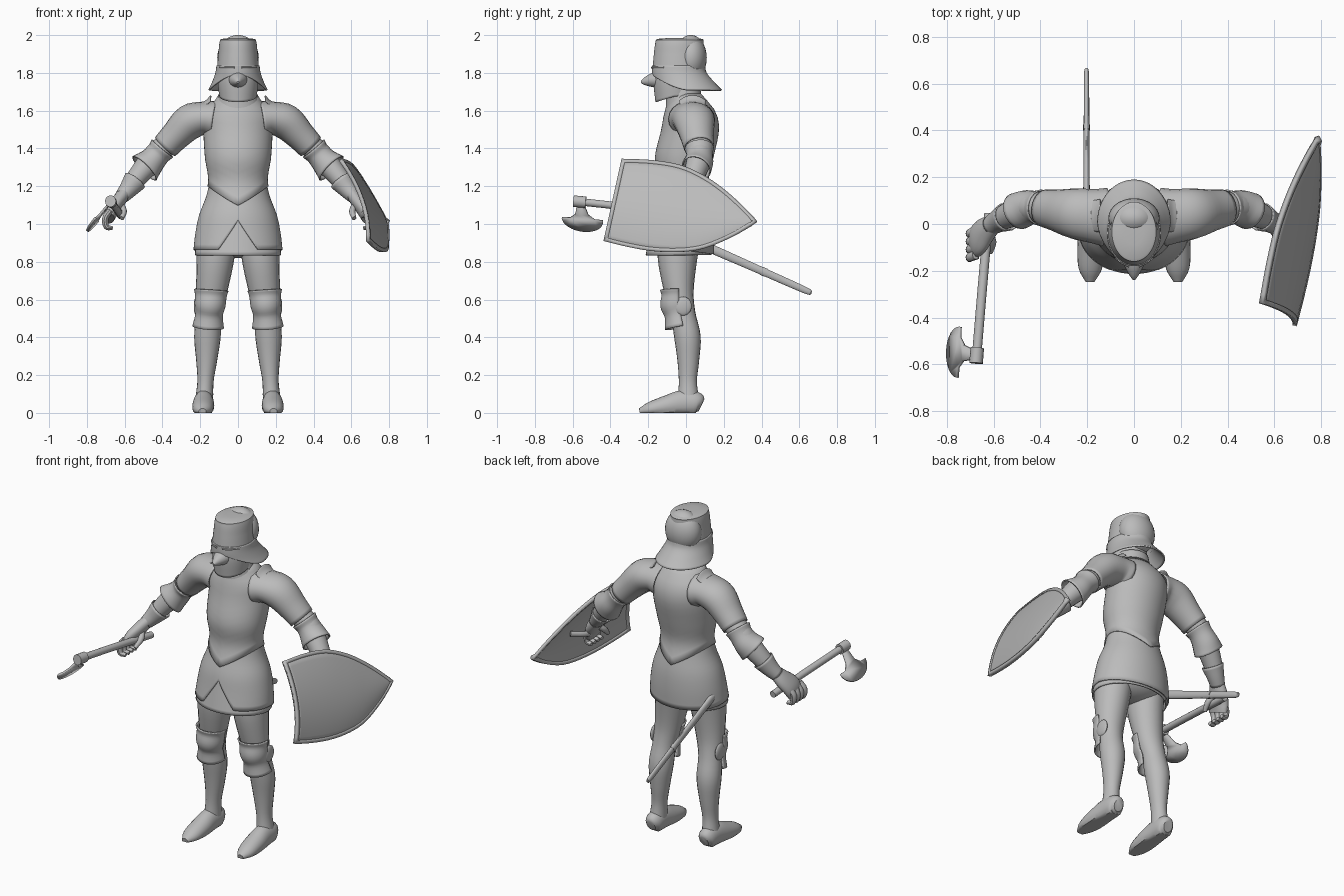
import bpy, bmesh, math
from mathutils import Vector

cube = bpy.data.objects.get("Cube")
if cube:
    bpy.data.objects.remove(cube)

steel = bpy.data.materials.new("steel_grey")
steel.use_nodes = True
GREY = (0.5, 0.5, 0.5, 1)
steel.diffuse_color = GREY
steel.node_tree.nodes["Principled BSDF"].inputs["Base Color"].default_value = GREY
parts = []


def finish(name, bm, mirror=False, thick=0):
    bmesh.ops.recalc_face_normals(bm, faces=bm.faces)
    me = bpy.data.meshes.new(name)
    bm.to_mesh(me)
    bm.free()
    me.materials.append(steel)
    ob = bpy.data.objects.new(name, me)
    bpy.context.collection.objects.link(ob)
    if thick:
        m = ob.modifiers.new("thickness", "SOLIDIFY")
        m.thickness = thick
    if mirror:
        ob.modifiers.new("mirror", "MIRROR")
    parts.append(ob)
    return ob


def curve_at(keys, values, k):
    """Smooth interpolation of value vectors over increasing keys."""
    k = min(max(k, keys[0]), keys[-1])
    i = max(j for j in range(len(keys) - 1) if keys[j] <= k)

    def slope(j):
        a, b = max(j - 1, 0), min(j + 1, len(keys) - 1)
        return (values[b] - values[a]) / (keys[b] - keys[a])
    h = keys[i + 1] - keys[i]
    t = (k - keys[i]) / h
    return (values[i] * (2*t**3 - 3*t*t + 1) + values[i + 1] * (3*t*t - 2*t**3)
            + slope(i) * h * (t**3 - 2*t*t + t) + slope(i + 1) * h * (t**3 - t*t))


def skin(bm, rings, closed=True):
    rows = [[bm.verts.new(p) for p in r] for r in rings]
    n = len(rows[0])
    for a, b in zip(rows, rows[1:]):
        for i in range(n if closed else n - 1):
            j = (i + 1) % n
            bm.faces.new((a[i], a[j], b[j], b[i]))
    return rows


def shell(name, profile, bottom=None, cap=False, thick=0.008, n=48, steps=14):
    """Upright shell from (z, half width, y centre, half depth); bottom(c, s) trims the hem."""
    profile = sorted(profile)
    keys = [p[0] for p in profile]
    vals = [Vector(p[1:]) for p in profile]
    rings = []
    for r in range(steps + 1):
        ring = []
        for i in range(n):
            a = 2 * math.pi * i / n
            c, s = math.cos(a), math.sin(a)
            low = bottom(c, s) if bottom else keys[0]
            z = keys[-1] + (low - keys[-1]) * r / steps
            w, yc, d = curve_at(keys, vals, z)
            ring.append((w * c, yc + d * s, z))
        rings.append(ring)
    bm = bmesh.new()
    rows = skin(bm, rings)
    if cap:
        bm.faces.new(rows[0])
    return finish(name, bm, thick=thick)


def tube(name, path, ref=(0, 1, 0), mirror=False, cap=True, n=20, sub=4, arc=None, thick=0):
    """Tube through (x, y, z, side radius, radius toward ref); arc keeps part of each ring."""
    vals = [Vector(p) for p in path]
    keys = list(range(len(vals)))
    total = (len(vals) - 1) * sub
    pts = [curve_at(keys, vals, i / sub) for i in range(total + 1)]
    rings = []
    for i, p in enumerate(pts):
        tan = (pts[min(i + 1, total)] - pts[max(i - 1, 0)]).to_3d().normalized()
        u = tan.cross(Vector(ref)).normalized()
        v = u.cross(tan)
        a0, a1 = arc if arc else (0, 2 * math.pi * (n - 1) / n)
        ang = [a0 + (a1 - a0) * k / (n - 1) for k in range(n)]
        rings.append([p.to_3d() + u * p[3] * math.cos(a) + v * p[4] * math.sin(a) for a in ang])
    bm = bmesh.new()
    rows = skin(bm, rings, closed=not arc)
    if cap and not arc:
        bm.faces.new(rows[0])
        bm.faces.new(rows[-1])
    return finish(name, bm, mirror, thick)


def ball(name, centre, size, mirror=False):
    bm = bmesh.new()
    bmesh.ops.create_uvsphere(bm, u_segments=28, v_segments=16, radius=1)
    for v in bm.verts:
        v.co = Vector(centre) + Vector([a * b for a, b in zip(v.co, size)])
    return finish(name, bm, mirror)


# Body armour: cuirass with pointed hem, fauld with front notch, mail skirt
shell("cuirass", [(1.69, .1, -.005, .085), (1.65, .125, .01, .105), (1.59, .178, .022, .137),
                  (1.5, .183, .022, .153), (1.35, .175, -.01, .155), (1.22, .158, -.015, .133),
                  (1.1, .196, -.017, .166)], lambda c, s: 1.2 - .1 * (1 - abs(c)))
shell("fauld", [(1.24, .148, -.015, .122), (1.15, .167, -.015, .14), (1.05, .205, -.02, .165),
                (.95, .226, -.025, .176), (.84, .238, -.036, .184)],
      lambda c, s: .865 + .155 * max(0, 1 - abs(c) / .45) if s < 0 else .865 - .025 * s, n=96)
shell("mail_skirt", [(1.1, .17, -.02, .14), (.95, .213, -.028, .163), (.835, .229, -.04, .174)])
ball("pelvis", (0, -.02, .92), (.19, .14, .1))

# Legs, boots and knee guards
tube("legs", [(.112, -.03, .95, .1, .11), (.12, -.045, .82, .1, .105), (.14, -.037, .64, .082, .078),
              (.155, -.015, .52, .068, .066), (.162, .008, .4, .07, .07), (.166, .012, .28, .056, .058),
              (.172, .01, .17, .043, .048), (.178, .012, .08, .047, .055)], mirror=True)
boots = tube("boots", [(.18, .082, .04, .03, .035), (.18, .055, .05, .05, .062), (.182, -.02, .05, .054, .07),
                       (.184, -.1, .036, .058, .057), (.187, -.19, .018, .05, .04),
                       (.188, -.246, .008, .02, .016)], ref=(0, 0, 1), mirror=True)
for v in boots.data.vertices:
    v.co.z = max(v.co.z, 0)
FRONT = (math.pi * .95, math.pi * 2.05)
tube("knee_cops", [(.142, -.05, .65, .092, .088), (.144, -.05, .62, .084, .08), (.148, -.05, .57, .082, .086),
                   (.153, -.04, .52, .073, .074), (.158, -.028, .455, .084, .085)],
     mirror=True, arc=FRONT, thick=.008)
ball("knee_wings", (.22, -.015, .565), (.014, .045, .05), True)

# Arms: shoulder plates, arms, elbow cops, cuffs and hands
tube("pauldrons", [(.125, .03, 1.555, .1, .125), (.18, .035, 1.56, .088, .115), (.255, .045, 1.54, .094, .108),
                   (.33, .058, 1.468, .08, .09), (.385, .068, 1.41, .073, .08)],
     mirror=True, cap=False, thick=.008)
tube("pauldron_collars", [(.146, .035, 1.56, .122, .11), (.165, .035, 1.56, .1, .105),
                          (.185, .035, 1.56, .086, .1)], mirror=True, arc=(-.7, .7), thick=.006)
tube("arms", [(.28, .05, 1.51, .06, .065), (.38, .07, 1.42, .062, .065), (.45, .07, 1.345, .066, .066),
              (.52, .045, 1.265, .056, .058), (.58, .015, 1.19, .045, .047), (.62, -.01, 1.14, .036, .04)],
     mirror=True)
tube("elbow_cops", [(.4, .07, 1.4, .074, .078), (.425, .072, 1.37, .066, .07), (.46, .068, 1.33, .074, .077),
                    (.495, .055, 1.295, .09, .08)], mirror=True, cap=False, thick=.007)
tube("gauntlet_cuffs", [(.545, .03, 1.23, .064, .062), (.58, .013, 1.185, .05, .05), (.615, -.008, 1.145, .039, .042)],
     mirror=True, cap=False, thick=.006)
tube("hands", [(.6, .0, 1.165, .034, .04), (.637, -.03, 1.115, .037, .06), (.666, -.065, 1.07, .036, .07),
               (.682, -.085, 1.03, .028, .066)], mirror=True)
for k in range(4):
    y = -.03 - .034 * k
    tube(f"finger_{k + 1}", [(.677, y, 1.07, .017, .02), (.702, y - .01, 1.03, .017, .02),
                             (.696, y - .01, .985, .015, .018), (.665, y - .005, .978, .01, .013)],
         mirror=True, n=10)
tube("thumbs", [(.63, -.03, 1.11, .018, .018), (.605, -.075, 1.07, .017, .018), (.615, -.12, 1.03, .012, .012)],
     mirror=True, n=10)

# Helmet: crown, rear skull plate, flared brim, face guard and beak
shell("collar", [(1.74, .085, -.02, .085), (1.66, .1, -.01, .088), (1.6, .12, 0, .1)])
shell("helmet_crown", [(1.985, .04, -.03, .06), (1.98, .085, -.032, .118), (1.97, .096, -.034, .126),
                       (1.9, .104, -.038, .132), (1.79, .114, -.042, .138)], cap=True, thick=0, steps=40)
ball("skull_plate", (0, .025, 1.88), (.11, .085, .121))
shell("helmet_brim", [(1.84, .114, -.04, .14), (1.8, .12, -.035, .145), (1.75, .138, -.012, .163),
                      (1.705, .16, .01, .185)], lambda c, s: 1.71 + .08 * max(0, -s) ** 1.5)
shell("face_guard", [(1.83, .106, -.055, .112), (1.75, .107, -.06, .112), (1.645, .095, -.06, .102)],
      lambda c, s: 1.675 - .03 * max(0, -s))
tube("beak", [(0, -.11, 1.765, .06, .055), (0, -.17, 1.762, .045, .04), (0, -.215, 1.755, .022, .022),
              (0, -.238, 1.75, .006, .006)], ref=(0, 0, 1))
tube("eye_slit_rims", [(.02, -.182, 1.828, .005, .005), (.06, -.16, 1.828, .005, .005),
                       (.096, -.115, 1.828, .005, .005)], ref=(0, 0, 1), mirror=True, n=8)

# Scabbard hanging from the right hip
SIDE = -.203
tube("scabbard", [(SIDE, -.03, .941, .016, .025), (SIDE, .15, .862, .014, .024), (SIDE, .4, .752, .012, .021),
                  (SIDE, .63, .65, .011, .018), (SIDE, .665, .636, .005, .008)], ref=(0, 0, 1), n=14)
tube("scabbard_band", [(SIDE, .4, .752, .014, .023), (SIDE, .425, .741, .014, .023)], ref=(0, 0, 1), n=14)

# Axe: haft, socket and crescent blade
tube("axe_haft", [(-.62, .045, 1.045, .02, .02), (-.648, -.27, 1.085, .02, .02), (-.674, -.58, 1.12, .02, .02)],
     ref=(0, 0, 1), n=14)
tube("axe_socket", [(-.67, -.53, 1.115, .029, .031), (-.675, -.595, 1.121, .029, .031)], ref=(0, 0, 1), n=14)
out = Vector((-.13, .02, -.16)).normalized()
hub = Vector((-.672, -.56, 1.118))
along = Vector((-.06, -.99, .08))
edge = [(.11 * math.sin(a), .12 + .082 * math.cos(a)) for a in [math.pi * (k / 16 - .5) for k in range(17)]]
outline = edge + [(.065, .118), (.035, .09), (.02, .02), (-.02, .02), (-.035, .09), (-.065, .118)]
bm = bmesh.new()
bm.faces.new([bm.verts.new(hub + along * s + out * t) for s, t in outline])
finish("axe_blade", bm, thick=.012).modifiers["thickness"].offset = 0

# Shield: bowed plate between two edge curves, with a raised rim
top = [(-.34, 1.34), (-.18, 1.333), (-.03, 1.308), (.09, 1.255), (.19, 1.188), (.29, 1.1), (.375, 1.01)]
low = [(-.435, .91), (-.3, .877), (-.17, .856), (-.03, .852), (.1, .872), (.25, .935), (.375, 1.01)]
keys = list(range(7))
rings = []
for i in range(25):
    a, b = [curve_at(keys, [Vector(p) for p in e], i / 4) for e in (low, top)]
    ring = []
    for j in range(13):
        v = j / 6 - 1
        y, z = a.lerp(b, j / 12)
        bow = .042 * (1 - v * v) * (1 - (i / 24) ** 3)
        ring.append((1.096 + .1645 * y - .3716 * z + bow, y, z))
    rings.append(ring)
bm = bmesh.new()
skin(bm, rings, closed=False)
bmesh.ops.remove_doubles(bm, verts=bm.verts, dist=.0005)
finish("shield_plate", bm.copy(), thick=.012).modifiers["thickness"].offset = 0
# Rim: keep only the border band, thicker than the plate
inner = bm.faces[:]
bmesh.ops.inset_region(bm, faces=inner, thickness=.02, use_boundary=True, use_even_offset=True)
bmesh.ops.delete(bm, geom=inner, context='FACES')
finish("shield_rim", bm, thick=.02).modifiers["thickness"].offset = 0
tube("shield_grip", [(.688, -.2, 1.08, .01, .018), (.66, -.12, 1.05, .01, .018), (.66, 0, 1.06, .01, .018),
                     (.728, .08, 1.07, .01, .018)], ref=(0, 0, 1), n=10)

bpy.ops.object.select_all(action='DESELECT')
for ob in parts:
    ob.select_set(True)
bpy.context.view_layer.objects.active = parts[0]
bpy.ops.object.shade_smooth_by_angle(angle=math.radians(40))
